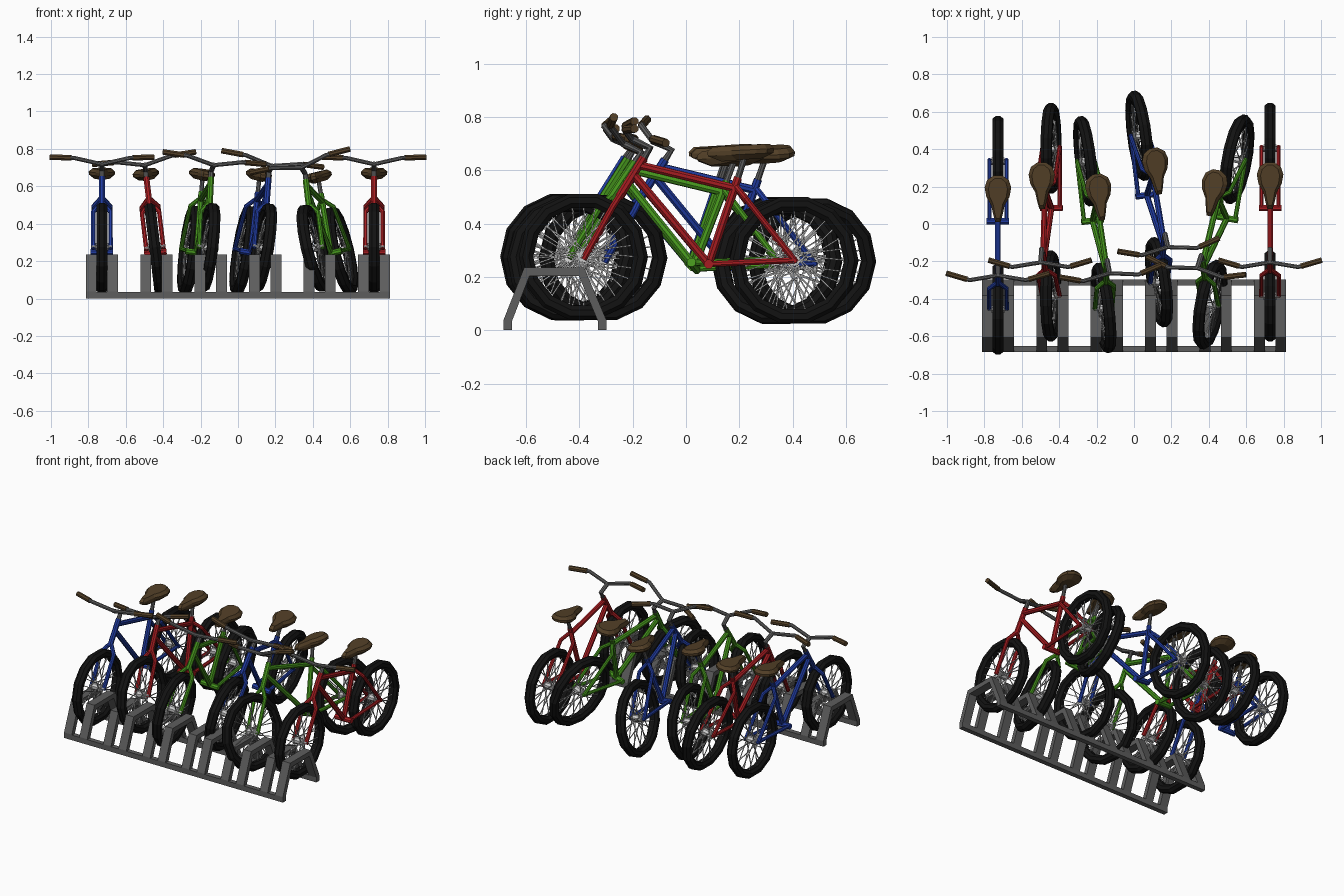
import bpy, bmesh
from math import sin, cos, pi
from mathutils import Vector, Matrix

if "Cube" in bpy.data.objects:
    bpy.data.objects.remove(bpy.data.objects["Cube"])


def material(name, rgb):
    m = bpy.data.materials.new(name)
    m.diffuse_color = (*rgb, 1)
    m.use_nodes = True
    m.node_tree.nodes["Principled BSDF"].inputs["Base Color"].default_value = m.diffuse_color
    return m


PAINT = {"red": material("red", (.38, .012, .015)),
         "green": material("green", (.06, .30, .012)),
         "blue": material("blue", (.015, .045, .36))}
BLACK = material("rubber", (.006, .006, .006))
BROWN = material("leather", (.085, .05, .02))
STEEL = material("steel", (.11, .11, .11))


def skin(bm, rings, loop=False, caps=True):
    """Bridge rings of points with quads."""
    vs = [[bm.verts.new(p) for p in r] for r in rings]
    n = len(vs[0])
    for a, b in zip(vs, vs[1:] + ([vs[0]] if loop else [])):
        for i in range(n):
            j = (i + 1) % n
            bm.faces.new((a[i], a[j], b[j], b[i]))
    if caps and not loop:
        bm.faces.new(vs[0][::-1])
        bm.faces.new(vs[-1])


def tube(bm, pts, r, sides=8):
    """Faceted tube along a polyline, mitred at the bends."""
    p = [Vector(q) for q in pts]
    d = p[-1] - p[0]
    ref = Vector((0, 0, 0))
    ref[min(range(3), key=lambda k: abs(d[k]))] = 1
    rings = []
    for i, c in enumerate(p):
        t = Vector((0, 0, 0))
        if i > 0:
            t += (c - p[i - 1]).normalized()
        if i < len(p) - 1:
            t += (p[i + 1] - c).normalized()
        u = t.cross(ref).normalized()
        v = t.cross(u).normalized()
        rings.append([c + r * (u * cos(2 * pi * (k + .5) / sides) + v * sin(2 * pi * (k + .5) / sides))
                      for k in range(sides)])
    skin(bm, rings)


def mesh(name, build, mat):
    bm = bmesh.new()
    build(bm)
    bmesh.ops.recalc_face_normals(bm, faces=bm.faces)
    me = bpy.data.meshes.new(name)
    bm.to_mesh(me)
    bm.free()
    if mat:
        me.materials.append(mat)
    return me


def place(name, me, mat=Matrix()):
    ob = bpy.data.objects.new(name, me)
    bpy.context.collection.objects.link(ob)
    ob.matrix_world = mat


# Key points of one bike: x across, front towards -y, ground at z = 0
FRONT, REAR = (0, -.395, .268), (0, .395, .255)
CRANK, SEAT_TOP = (0, .075, .24), (0, .185, .565)
HEAD, HEAD_LOW = (0, -.168, .64), (0, -.262, .49)


def frame(bm):
    tube(bm, [HEAD, HEAD_LOW], .017)
    tube(bm, [(0, -.18, .61), (0, .172, .525)], .016)
    tube(bm, [(0, -.205, .575), CRANK], .016)
    tube(bm, [CRANK, SEAT_TOP], .016)
    tube(bm, [(-.06, .075, .24), (.06, .075, .24)], .018)
    for s in (-1, 1):
        x = s * .046
        # fork leg, seat stay and chain stay
        tube(bm, [(0, -.25, .51), (x, -.285, .455), (x, FRONT[1], FRONT[2] - .01)], .013)
        tube(bm, [(0, .175, .535), (x, .215, .485), (x, REAR[1] + .008, REAR[2] - .008)], .012)
        tube(bm, [(x, .07, .24), (x, REAR[1] + .01, REAR[2])], .012)


def steering(bm):
    # stem and swept handlebar
    tube(bm, [(0, -.18, .62), (0, -.145, .677), (0, -.218, .712)], .014)
    tube(bm, [(-.27, -.205, .748), (-.15, -.24, .744), (0, -.215, .71),
              (.15, -.24, .744), (.27, -.205, .748)], .012)


def grips(bm):
    for s in (-1, 1):
        tube(bm, [(s * .165, -.236, .7445), (s * .277, -.203, .748)], .016)


def seat_post(bm):
    tube(bm, [(0, .175, .535), (0, .212, .65)], .012)


def saddle(bm):
    half = [(.07, .014), (.105, .024), (.16, .036), (.205, .062), (.255, .071), (.295, .058), (.32, .022)]
    outline = [(x, y) for y, x in half] + [(-x, y) for y, x in reversed(half)]
    rings = []
    for k, z in ((.62, .632), (.97, .652), (1, .668), (.72, .686)):
        rings.append([(x * k, .21 + (y - .21) * (k if k < .7 else (1 + k) / 2), z + (y - .21) * .05)
                      for x, y in outline])
    skin(bm, rings)


def tyre(bm):
    prof = [(.242, .012), (.228, .03), (.205, .03), (.188, .016)]
    prof = prof + [(r, -x) for r, x in reversed(prof)]
    n = 14
    skin(bm, [[(x, r * cos(2 * pi * i / n), r * sin(2 * pi * i / n)) for r, x in prof]
              for i in range(n)], loop=True)


def spokes(bm):
    tube(bm, [(-.055, 0, 0), (.055, 0, 0)], .009)
    tube(bm, [(-.034, 0, 0), (.034, 0, 0)], .022)
    n = 28
    for i in range(n):
        a = 2 * pi * i / n
        b = a + (1.1 if i % 4 < 2 else -1.1)
        x = .028 if i % 2 else -.028
        tube(bm, [(x, .02 * cos(b), .02 * sin(b)), (x * .2, .194 * cos(a), .194 * sin(a))], .0032, 4)


FRAMES = {c: mesh("frame_" + c, frame, m) for c, m in PAINT.items()}
PARTS = {"handlebar": mesh("handlebar", steering, STEEL),
         "grips": mesh("grips", grips, BROWN),
         "seat_post": mesh("seat_post", seat_post, STEEL),
         "saddle": mesh("saddle", saddle, BROWN)}
TYRE, SPOKES = mesh("tyre", tyre, BLACK), mesh("spokes", spokes, None)

# Bikes: colour, ground x, y, yaw, lean
BIKES = [("blue", -.7275, -.06, 0, 0),
         ("red", -.413, .01, 0, -.12),
         ("green", -.241, -.06, .12, .12),
         ("blue", .04, .075, .13, .16),
         ("green", .537, -.053, -.18, -.23),
         ("red", .7275, .01, 0, 0)]
for i, (colour, x, y, yaw, lean) in enumerate(BIKES, 1):
    m = Matrix.Translation((x, y, .008)) @ Matrix.Rotation(yaw, 4, 'Z') @ Matrix.Rotation(lean, 4, 'Y')
    place(f"bike_{i}_frame", FRAMES[colour], m)
    for part, me in PARTS.items():
        place(f"bike_{i}_{part}", me, m)
    for end, axle in (("front", FRONT), ("rear", REAR)):
        w = m @ Matrix.Translation(axle)
        place(f"bike_{i}_{end}_tyre", TYRE, w)
        place(f"bike_{i}_{end}_spokes", SPOKES, w)


# Rack: bent flat hoops in pairs, joined by two floor rails
def hoop(bm):
    outer = [(-.685, 0), (-.685, .037), (-.607, .235), (-.382, .235), (-.298, .037), (-.298, 0)]
    inner = [(-.653, 0), (-.653, .033), (-.587, .204), (-.402, .204), (-.33, .033), (-.33, 0)]
    skin(bm, [[(-.029, *o), (.029, *o), (.029, *q), (-.029, *q)] for o, q in zip(outer, inner)])


def rail(bm):
    skin(bm, [[(x, -.016, 0), (x, .016, 0), (x, .016, .034), (x, -.016, .034)] for x in (-.813, .813)])


HOOP, RAIL = mesh("rack_hoop", hoop, STEEL), mesh("rack_rail", rail, STEEL)
for i in range(6):
    for s in (-1, 1):
        place("rack_hoop", HOOP, Matrix.Translation((-.7275 + .291 * i + s * .057, 0, 0)))
for y in (-.669, -.314):
    place("rack_rail", RAIL, Matrix.Translation((0, y, 0)))
